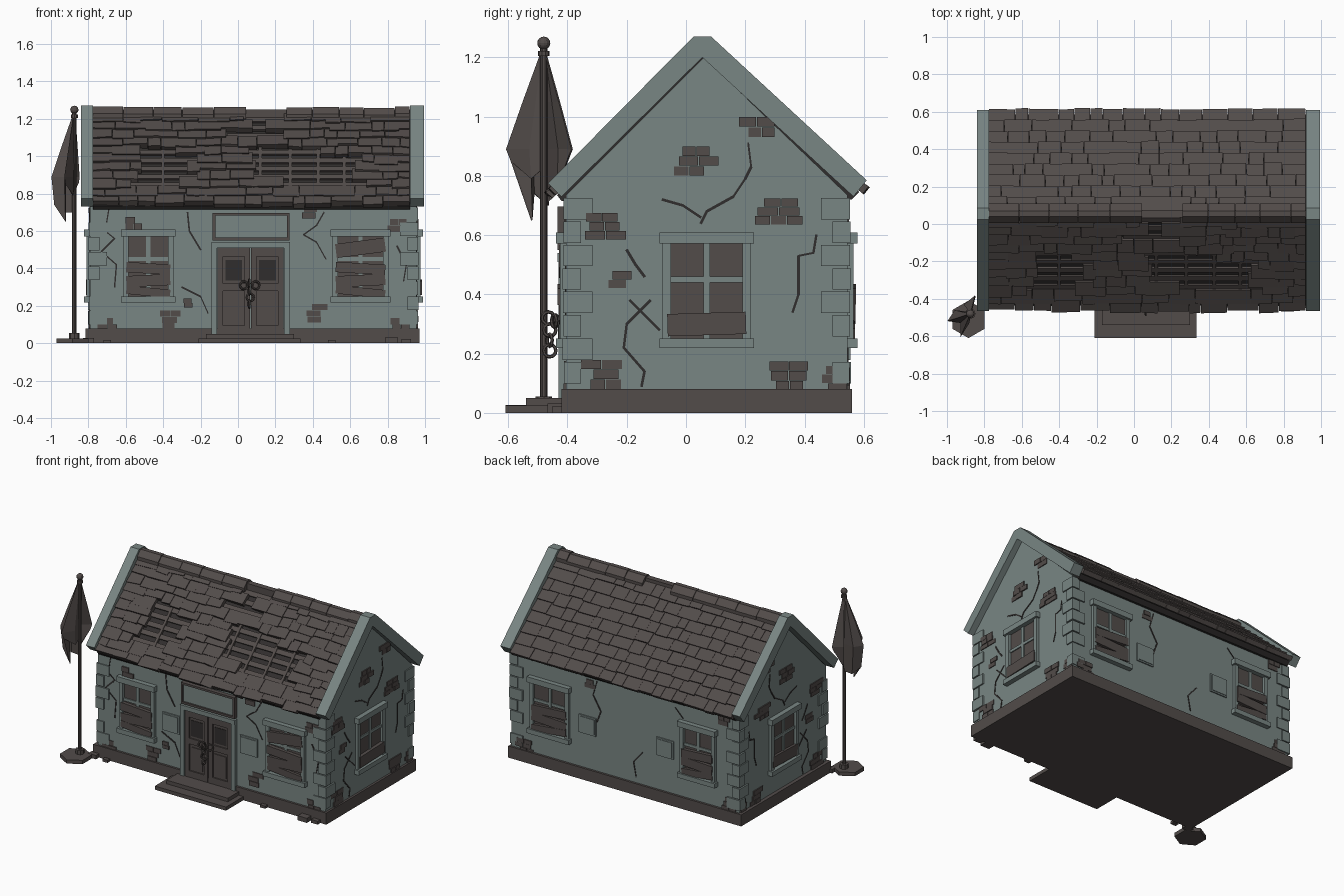
import bpy, bmesh, math, random
from mathutils import Vector

if "Cube" in bpy.data.objects:
    bpy.data.objects.remove(bpy.data.objects["Cube"])
random.seed(4)
R = random.uniform

def mat(name, c):
    m = bpy.data.materials.new(name)
    m.diffuse_color = (*c, 1)
    m.use_nodes = True
    m.node_tree.nodes["Principled BSDF"].inputs["Base Color"].default_value = m.diffuse_color
    return m
PLASTER = mat("grey green plaster", (0.19, 0.236, 0.228))
BROWN = mat("dark brown", (0.085, 0.072, 0.068))
VOID = mat("roof void", (0.03, 0.027, 0.026))

parts = {}
def part(name, m):
    return parts.setdefault(name, (bmesh.new(), m))[0]

def hexa(bm, p):
    # p: four bottom corners followed by four top corners
    v = [bm.verts.new(q) for q in p]
    for f in ((0, 1, 2, 3), (4, 5, 6, 7), (0, 1, 5, 4), (1, 2, 6, 5), (2, 3, 7, 6), (3, 0, 4, 7)):
        bm.faces.new([v[i] for i in f])

def box(bm, x0, x1, y0, y1, z0, z1):
    hexa(bm, [(x, y, z) for z in (z0, z1) for x, y in ((x0, y0), (x1, y0), (x1, y1), (x0, y1))])

def prism(bm, prof, x0, x1):
    a = [bm.verts.new((x0, y, z)) for y, z in prof]
    b = [bm.verts.new((x1, y, z)) for y, z in prof]
    n = len(prof)
    bm.faces.new(a)
    bm.faces.new(b)
    for i in range(n):
        bm.faces.new((a[i], a[(i + 1) % n], b[(i + 1) % n], b[i]))

# wall coordinates: u along the wall, z up, d outwards
X0, X1, Y0, Y1 = -0.79, 0.955, -0.405, 0.545
WALL = {"front": lambda u, z, d: (u, Y0 - d, z), "back": lambda u, z, d: (u, Y1 + d, z),
        "right": lambda u, z, d: (X1 + d, u, z), "left": lambda u, z, d: (X0 - d, u, z)}

def wbox(bm, wall, u, z, w, h, d0, d1, a=0):
    c, s = math.cos(a), math.sin(a)
    pts = []
    for d in (d0, d1):
        for i, j in ((-w/2, -h/2), (w/2, -h/2), (w/2, h/2), (-w/2, h/2)):
            pts.append(WALL[wall](u + i*c - j*s, z + i*s + j*c, d))
    hexa(bm, pts)

def crack(wall, *pts):
    bm = part("wall_cracks", VOID)
    for (a, b), (c, d) in zip(pts, pts[1:]):
        wbox(bm, wall, (a+c)/2, (b+d)/2, math.hypot(c-a, d-b) + 0.004, R(0.006, 0.01),
             -0.01, 0.003, math.atan2(d-b, c-a))

def bricks(wall, u, z, w, h):
    bm = part("exposed_bricks", BROWN)
    rows = max(2, round(h / 0.032))
    for r in range(rows):
        ww = w * R(0.6, 1.05)
        off = R(-0.15, 0.15) * w
        n = max(1, round(ww / 0.06))
        for k in range(n):
            wbox(bm, wall, u + off + (k + 0.5 - n/2) * ww/n, z + (r + 0.5 - rows/2) * h/rows,
                 ww/n - 0.003, h/rows - 0.002, -0.01, R(0.004, 0.009))

# plinth, steps and walls
box(part("plinth", BROWN), -0.815, 0.97, -0.42, 0.56, 0, 0.08)
st = part("front_steps", BROWN)
box(st, -0.21, 0.335, -0.61, -0.4, 0, 0.025)
box(st, -0.17, 0.3, -0.54, -0.4, 0.02, 0.05)
prism(part("walls", PLASTER), [(Y0, 0.05), (Y1, 0.05), (Y1, 0.735), (0.06, 1.2), (Y0, 0.735)], X0, X1)

# corner quoins
q = part("corner_quoins", PLASTER)
for cx, sx in ((X0, 1), (X1, -1)):
    for cy, sy in ((Y0, 1), (Y1, -1)):
        for k in range(8):
            if random.random() < 0.15:
                continue
            lx, ly = ((0.09, 0.05), (0.05, 0.09))[k % 2]
            z, o = 0.1 + k * 0.079, R(0.006, 0.012)
            xs = sorted((cx - sx*o, cx + sx*lx))
            ys = sorted((cy - sy*o, cy + sy*ly))
            box(q, *xs, *ys, z, z + 0.072)

# windows: pane, surround, glazing bars and nailed boards
def window(wall, u, w, boards):
    wbox(part("window_panes", BROWN), wall, u, 0.41, w - 0.04, 0.33, -0.01, 0.002)
    f = part("window_frames", PLASTER)
    wbox(f, wall, u, 0.59, w + 0.02, 0.038, -0.01, 0.034)
    wbox(f, wall, u, 0.235, w + 0.02, 0.032, -0.01, 0.034)
    for s in (-1, 1):
        wbox(f, wall, u + s*(w/2 - 0.015), 0.41, 0.028, 0.33, -0.01, 0.02)
    wbox(f, wall, u, 0.41, 0.022, 0.33, -0.01, 0.01)
    wbox(f, wall, u, 0.45, w - 0.04, 0.02, -0.01, 0.009)
    for z, h, a in boards:
        wbox(part("window_boards", BROWN), wall, u, z, w - 0.035, h, 0.004, R(0.022, 0.03), a)
LOW = ((0.4, 0.055, -0.06), (0.335, 0.06, 0.05), (0.275, 0.045, -0.1))
for wall in ("front", "back"):
    window(wall, -0.48, 0.27, LOW)
    window(wall, 0.655, 0.3, LOW + (((0.51, 0.075, 0.13),) if wall == "front" else ()))
    for u in (-0.225, 0.37):   # blank wall plaques
        p = part("wall_plaques", PLASTER)
        wbox(p, wall, u, 0.38, 0.13, 0.125, -0.01, 0.008)
        wbox(p, wall, u, 0.38, 0.11, 0.105, 0, 0.012)
for wall in ("left", "right"):
    window(wall, 0.07, 0.3, ((0.3, 0.075, 0.03),))

# double door with frame and panel above
df = part("door_frame", PLASTER)
for u in (-0.128, 0.262):
    wbox(df, "front", u, 0.29, 0.03, 0.48, -0.01, 0.025)
wbox(df, "front", 0.067, 0.525, 0.42, 0.03, -0.01, 0.028)
d = part("door_leaves", BROWN)
for u in (-0.023, 0.157):
    wbox(d, "front", u, 0.28, 0.174, 0.46, -0.01, 0.008)
    for s in (-1, 1):
        wbox(d, "front", u + s*0.072, 0.28, 0.03, 0.46, 0, 0.018)
    for z, h in ((0.07, 0.05), (0.3, 0.04), (0.49, 0.05)):
        wbox(d, "front", u, z, 0.16, h, 0, 0.017)
    wbox(d, "front", u, 0.185, 0.09, 0.15, 0, 0.013)
    wbox(part("door_panes", VOID), "front", u, 0.39, 0.09, 0.11, 0, 0.011)
wbox(part("panel_above_door", PLASTER), "front", 0.07, 0.62, 0.39, 0.13, -0.01, 0.016)
pf = part("panel_border", BROWN)
for z in (0.557, 0.69):
    wbox(pf, "front", 0.07, z, 0.41, 0.014, -0.01, 0.028)
for u in (-0.128, 0.268):
    wbox(pf, "front", u, 0.623, 0.014, 0.14, -0.01, 0.028)

# exposed brick patches
for a in ((-0.57, 0.64, 0.09, 0.07), (0.38, 0.7, 0.08, 0.07), (0.84, 0.63, 0.12, 0.07), (-0.36, 0.125, 0.11, 0.1),
          (0.42, 0.16, 0.12, 0.1), (-0.71, 0.1, 0.13, 0.07), (0.88, 0.1, 0.12, 0.07), (-0.26, 0.215, 0.07, 0.05)):
    bricks("front", *a)
for a in ((-0.68, 0.69, 0.09, 0.07), (0.85, 0.11, 0.12, 0.09), (-0.72, 0.12, 0.12, 0.09), (0.35, 0.67, 0.08, 0.06)):
    bricks("back", *a)
for wall in ("left", "right"):
    for a in ((0.25, 0.965, 0.12, 0.07), (0.03, 0.85, 0.14, 0.1), (0.3, 0.68, 0.16, 0.09), (-0.28, 0.63, 0.14, 0.09),
              (-0.22, 0.45, 0.08, 0.06), (-0.29, 0.13, 0.14, 0.1), (0.36, 0.125, 0.13, 0.1), (0.5, 0.115, 0.08, 0.09)):
        bricks(wall, *a)
    crack(wall, (0.21, 0.91), (0.22, 0.83), (0.2, 0.79), (0.16, 0.73), (0.07, 0.68), (0.05, 0.64))
    crack(wall, (-0.08, 0.72), (-0.01, 0.7), (0.05, 0.66))
    crack(wall, (-0.2, 0.55), (-0.17, 0.5), (-0.14, 0.46))
    crack(wall, (-0.12, 0.38), (-0.2, 0.3), (-0.21, 0.22), (-0.14, 0.14), (-0.15, 0.09))
    crack(wall, (-0.19, 0.38), (-0.09, 0.28))
    crack(wall, (0.44, 0.6), (0.43, 0.54), (0.38, 0.53), (0.38, 0.4), (0.36, 0.34))
crack("front", (-0.69, 0.72), (-0.71, 0.6), (-0.66, 0.56), (-0.73, 0.49), (-0.65, 0.42), (-0.66, 0.3))
crack("front", (-0.27, 0.7), (-0.26, 0.6), (-0.2, 0.5))
crack("front", (0.46, 0.7), (0.42, 0.63), (0.35, 0.58), (0.42, 0.54), (0.47, 0.45))
crack("front", (-0.3, 0.3), (-0.2, 0.25), (-0.16, 0.16))
crack("front", (0.85, 0.52), (0.9, 0.42), (0.88, 0.3))
crack("back", (0.3, 0.7), (0.33, 0.6), (0.27, 0.5), (0.3, 0.42))
crack("back", (-0.3, 0.68), (-0.36, 0.62))
crack("back", (-0.05, 0.3), (0.02, 0.22), (0, 0.12))

# gable boards
for x0, x1 in ((-0.84, -0.775), (0.92, 0.995)):
    prism(part("gable_boards", PLASTER), [(-0.465, 0.775), (0.025, 1.27), (0.085, 1.27), (0.61, 0.785),
          (0.565, 0.73), (0.055, 1.2), (-0.42, 0.73)], x0, x1)

# roof deck, tiles and holes with battens
RX0, RX1 = -0.775, 0.92
prism(part("roof_deck", VOID), [(-0.435, 0.735), (0.055, 1.215), (0.585, 0.745), (0.56, 0.72), (-0.42, 0.715)], RX0, RX1)
HOLES = ((-0.54, -0.28, 0.85, 1.06), (0.0, 0.2, 1.12, 1.26), (0.05, 0.4, 0.88, 1.07), (0.3, 0.67, 0.83, 1.03))

def slope_box(bm, e, t, n, x0, x1, s0, s1, lo, hi, jig=0.0):
    # lo / hi: (bottom, top) heights over the deck at the lower and upper end
    pts = []
    for k in (0, 1):
        for x, s, h in ((x0, s0 + R(-jig, jig), lo), (x1, s0 + R(-jig, jig), lo), (x1, s1, hi), (x0, s1, hi)):
            p = e + t*s + n*h[k]
            pts.append((x, p.x, p.y))
    hexa(bm, pts)

def slope(name, eave, rows, rough, holes):
    e, r = Vector(eave), Vector((0.055, 1.215))
    t = (r - e).normalized()
    n = Vector((-t.y, t.x)) if t.x > 0 else Vector((t.y, -t.x))
    L = (r - e).length
    rh = L / rows
    bm = part(name, BROWN)
    for k in range(rows):
        s, x = k*rh, RX0
        while x < RX1 - 0.005:
            x2 = x + R(0.06, 0.17)
            if x2 > RX1 - 0.05:
                x2 = RX1
            zc = (e + t*(s + rh/2)).y + 0.02
            xc = (x + x2)/2
            if not any(a < xc < b and c < zc < d for a, b, c, d in holes):
                up = R(0, rough*0.5)
                slope_box(bm, e, t, n, x, x2 - 0.002, s - 0.012 + R(-rough, rough), min(s + rh*1.2, L),
                          (0.004, 0.033 + up), (0, 0.02 + up), rough*0.5)
            x = x2
        if holes:
            for a, b, c, d in holes:
                if c - 0.02 < zc < d:
                    slope_box(part("roof_battens", BROWN), e, t, n, a - 0.06, b + 0.06,
                              s + 0.008, s + 0.04, (0.0, 0.012), (0.0, 0.012))
    if holes:
        for x in (-0.41, 0.11, 0.27, 0.42, 0.56):
            slope_box(part("roof_rafters", BROWN), e, t, n, x, x + 0.018, 0.08, 0.5, (0, 0.016), (0, 0.016))
slope("front_roof_tiles", (-0.435, 0.735), 11, 0.012, HOLES)
slope("back_roof_tiles", (0.585, 0.745), 9, 0.005, ())
x = RX0
while x < RX1 - 0.01:   # ridge caps
    x2 = min(x + R(0.12, 0.22), RX1)
    o = R(-0.004, 0.004)
    if not -0.02 < (x + x2)/2 < 0.16:
        prism(part("ridge_caps", BROWN), [(0.005, 1.2), (0.005, 1.225 + o), (0.04, 1.262 + o), (0.07, 1.262 + o),
              (0.11, 1.225 + o), (0.11, 1.19)], x, x2 - 0.003)
    x = x2
box(part("ridge_beam", BROWN), RX0, RX1, 0.035, 0.075, 1.19, 1.25)

# loose rubble
for x, y, s in ((-0.8, -0.43, 0.03), (-0.7, -0.44, 0.02), (0.82, -0.44, 0.035), (0.9, -0.43, 0.025), (0.5, -0.43, 0.02)):
    box(part("rubble", BROWN), x - s, x + s, y - s*0.8, y + s*0.6, 0, s*0.9)

# drooping torn flag: folded strips hanging from the pole top
PX, PY = -0.875, -0.48
fl = part("flag", BROWN)
FOLDS = ((-0.85, -0.38, 0.86), (-0.91, -0.43, 0.75), (-0.88, -0.47, 0.7), (-0.96, -0.46, 0.7), (-1.0, -0.52, 0.74),
         (-0.93, -0.53, 0.65), (-0.93, -0.61, 0.85), (-0.88, -0.53, 0.79), (-0.875, -0.49, 0.82))
cols = []
for fx, fy, zb in FOLDS:
    cols.append([fl.verts.new((PX + (fx-PX)*f, PY + (fy-PY)*f, z))
                 for f, z in ((0.1, 1.21), (0.55, 1.05), (0.98, 0.89), (0.86, min(zb, 0.86)))])
for a, b in zip(cols, cols[1:]):
    for i in range(3):
        fl.faces.new((a[i], b[i], b[i+1], a[i+1]))

# finish the meshes
for name, (bm, m) in parts.items():
    bmesh.ops.recalc_face_normals(bm, faces=bm.faces)
    me = bpy.data.meshes.new(name)
    bm.to_mesh(me)
    me.materials.append(m)
    ob = bpy.data.objects.new(name, me)
    bpy.context.collection.objects.link(ob)
    if name == "flag":
        ob.modifiers.new("thickness", 'SOLIDIFY').thickness = 0.006

# flag pole and door chain
def prim(name, m, op, **k):
    op(**k)
    ob = bpy.context.object
    ob.name = name
    ob.data.materials.append(m)
    return ob
cyl = bpy.ops.mesh.primitive_cylinder_add
for name, r, z0, z1, n in (("flag_pole", 0.012, 0.02, 1.23, 10), ("pole_collar", 0.02, 1.205, 1.222, 10),
                           ("pole_foot", 0.028, 0.02, 0.055, 8)):
    prim(name, BROWN, cyl, vertices=n, radius=r, depth=z1 - z0, location=(PX, PY, (z0 + z1)/2))
prim("pole_base", BROWN, cyl, vertices=6, radius=0.1, depth=0.026, location=(-0.885, -0.51, 0.013))
prim("pole_ball", BROWN, bpy.ops.mesh.primitive_uv_sphere_add, segments=12, ring_count=8, radius=0.022, location=(PX, PY, 1.248))
for i, (x, y, z) in enumerate(((0.03, -0.44, 0.31), (0.06, -0.465, 0.32), (0.095, -0.445, 0.31), (0.06, -0.46, 0.28),
                               (0.065, -0.46, 0.245), (0.06, -0.46, 0.21))):
    prim("door_chain_link", BROWN, bpy.ops.mesh.primitive_torus_add, major_segments=12, minor_segments=6,
         major_radius=0.021, minor_radius=0.006, location=(x, y, z), rotation=(1.57, 0, 0.4 + 1.3*(i % 2)))
